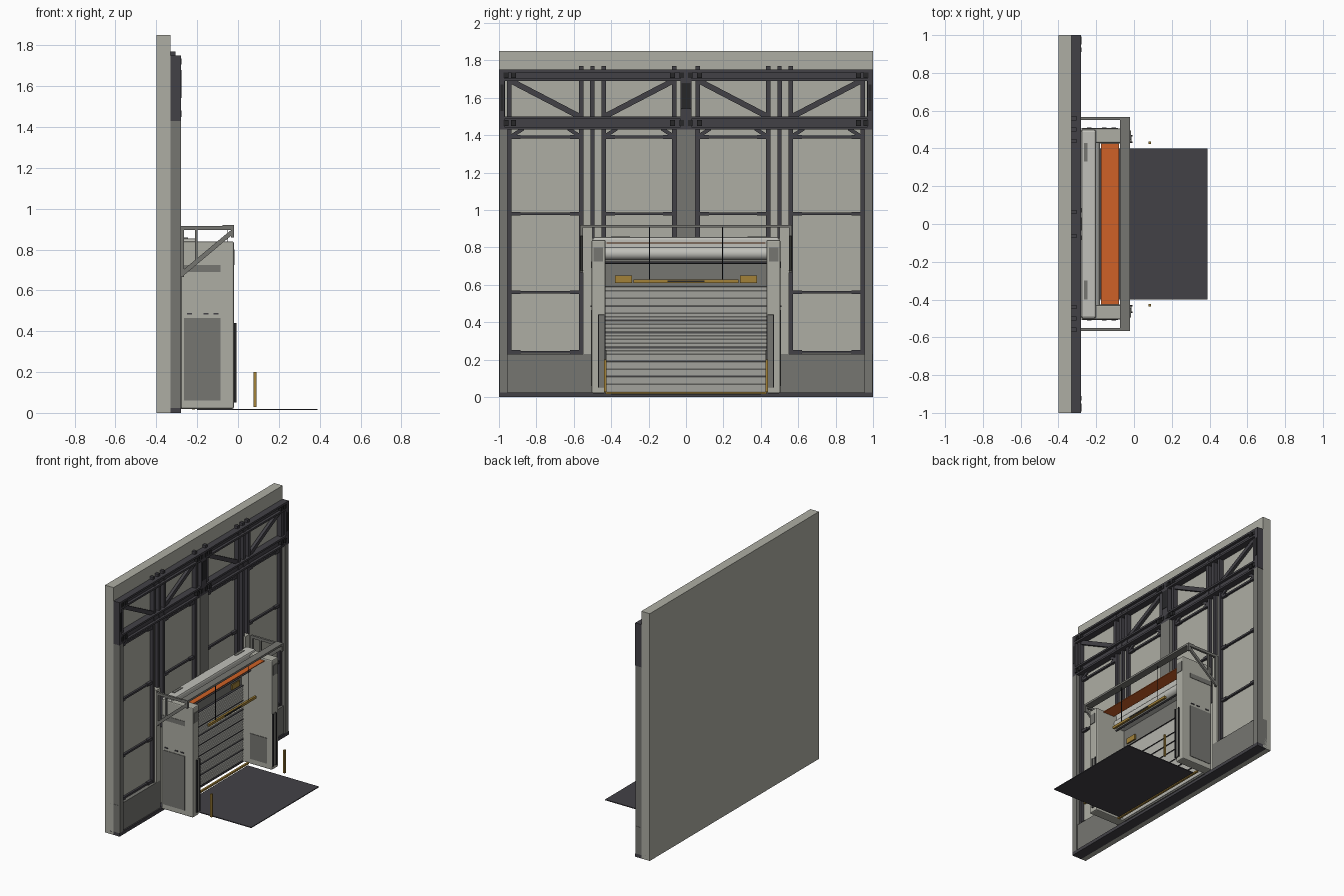
import bpy
import bmesh
import math
from mathutils import Matrix, Vector

cube = bpy.data.objects.get("Cube")
if cube:
    bpy.data.objects.remove(cube, do_unlink=True)


def material(name, *rgb):
    mat = bpy.data.materials.new(name)
    mat.use_nodes = True
    mat.diffuse_color = (*rgb, 1)
    mat.node_tree.nodes["Principled BSDF"].inputs["Base Color"].default_value = (*rgb, 1)
    return mat


STONE = material("warm light grey", 0.42, 0.42, 0.37)
PALE = material("pale grey", 0.53, 0.53, 0.49)
GREY = material("mid grey", 0.18, 0.18, 0.165)
DARK = material("dark steel", 0.055, 0.053, 0.062)
BLACK = material("black", 0.02, 0.02, 0.022)
ORANGE = material("orange", 0.62, 0.12, 0.02)
GOLD = material("gold", 0.36, 0.22, 0.04)


class Part:
    """Collects boxes and bars into one named object."""

    def __init__(self, name, mat, mirror=False, bevel=0):
        self.name, self.mat, self.mirror, self.bevel = name, mat, mirror, bevel
        self.bm = bmesh.new()

    def add(self, matrix):
        bmesh.ops.create_cube(self.bm, size=1, matrix=matrix)
        if self.mirror:
            flip = Matrix.Diagonal((1, -1, 1, 1))
            bmesh.ops.create_cube(self.bm, size=1, matrix=flip @ matrix)

    def box(self, x, y, z):
        lo, hi = Vector((x[0], y[0], z[0])), Vector((x[1], y[1], z[1]))
        self.add(Matrix.Translation((lo + hi) / 2) @ Matrix.Diagonal((*(hi - lo), 1)))
        return self

    def bar(self, a, b, width, depth):
        a, b = Vector(a), Vector(b)
        turn = (b - a).to_track_quat('Z', 'X').to_matrix().to_4x4()
        size = Matrix.Diagonal((width, depth, (b - a).length, 1))
        self.add(Matrix.Translation((a + b) / 2) @ turn @ size)
        return self

    def done(self):
        bmesh.ops.recalc_face_normals(self.bm, faces=self.bm.faces)
        mesh = bpy.data.meshes.new(self.name)
        self.bm.to_mesh(mesh)
        self.bm.free()
        mesh.materials.append(self.mat)
        obj = bpy.data.objects.new(self.name, mesh)
        bpy.context.collection.objects.link(obj)
        if self.bevel:
            mod = obj.modifiers.new("Bevel", 'BEVEL')
            mod.width, mod.segments = self.bevel, 2
        return obj


def cylinder(name, mat, centre, radius, length, along_y=False, sides=24):
    turn = Matrix.Rotation(math.pi / 2 if along_y else 0, 4, 'X')
    bm = bmesh.new()
    bmesh.ops.create_cone(bm, cap_ends=True, segments=sides, radius1=radius, radius2=radius,
                          depth=length, matrix=Matrix.Translation(centre) @ turn)
    mesh = bpy.data.meshes.new(name)
    bm.to_mesh(mesh)
    bm.free()
    mesh.materials.append(mat)
    obj = bpy.data.objects.new(name, mesh)
    bpy.context.collection.objects.link(obj)
    for poly in mesh.polygons:
        poly.use_smooth = len(poly.vertices) == 4


BACK, FACE = -0.33, -0.28     # depth range of the wall framework
FRAME = (BACK, FACE)
RIB = (BACK, -0.305)

# Wall slab, ground sill and lower cladding
Part("wall", STONE).box((-0.4, BACK), (-1, 1), (0, 1.85)).done()
Part("ground_sill", DARK).box((-0.36, FACE), (-1, 1), (0, 0.025)).done()
Part("lower_cladding", GREY, True).box((-0.365, -0.29), (0.5, 1), (0.025, 0.23)).done()

# Main columns
columns = Part("outer_columns", GREY, True)
columns.box(FRAME, (0.955, 0.998), (0.025, 1.43))
columns.done()
Part("centre_column", GREY).box(FRAME, (-0.05, 0.05), (0.03, 1.43)).done()
Part("door_jambs", STONE, True).box((BACK, -0.29), (0.5, 0.55), (0.23, 0.92)).done()

# Vertical ribs, in pairs with a narrow slot
ribs = Part("vertical_ribs", DARK, True)
for y, bottom, top in ((0.945, 0.23, 1.75), (0.56, 0.23, 1.77), (0.5, 0.23, 1.77),
                       (0.44, 0.6, 1.77), (0.063, 0.6, 1.77)):
    ribs.box(RIB, (y - 0.011, y + 0.011), (bottom, top))
ribs.done()

# Horizontal rails with end clips
rails = Part("horizontal_rails", DARK, True)
for z in (0.24, 0.56, 0.98, 1.39):
    bays = [(0.56, 0.945)] + ([(0.063, 0.44)] if z > 0.6 else [])
    for a, b in bays:
        rails.box((BACK, -0.315), (a, b), (z - 0.007, z + 0.007))
        for y in (a, b - 0.06):
            rails.box((BACK, -0.31), (y, y + 0.06), (z - 0.01, z + 0.01))
rails.done()

# Truss chords as channels
chords = Part("truss_chords", DARK)
for low, high in ((1.43, 1.5), (1.69, 1.75)):
    chords.box((BACK, -0.3), (-1, 1), (low, high))
    for z in (low, high - 0.014):
        chords.box(FRAME, (-1, 1), (z, z + 0.014))
chords.done()

# Truss posts, diagonals and joint blocks
web = Part("truss_web", DARK, True)
for y in (0.98, 0.945, 0.56, 0.5, 0.44, 0.063):
    web.box((BACK, -0.295), (y - 0.012, y + 0.012), (1.43, 1.75))
web.box(FRAME, (0.97, 1), (1.43, 1.75))
for inner, outer, z1, z2 in ((0.57, 0.935, 1.5, 1.69), (0.07, 0.435, 1.69, 1.5)):
    web.bar((-0.312, inner, z1), (-0.312, outer, z2), 0.03, 0.022)
for y in (0.06, 0.44, 0.56, 0.94):
    side = 1 if y in (0.06, 0.56) else -1
    web.bar((-0.315, y, 1.39), (-0.315, y + side * 0.07, 1.435), 0.02, 0.012)
web.done()
joints = Part("truss_joint_blocks", BLACK, True)
for y in (0.01, 0.06, 0.91, 0.95):
    for z in (1.45, 1.705):
        joints.box((-0.3, -0.277), (y, y + 0.025), (z, z + 0.03))
joints.box((-0.3, -0.278), (0.975, 0.993), (1.53, 1.67))
joints.done()
Part("truss_centre_post", DARK).box(FRAME, (-0.03, 0.03), (1.43, 1.75)).done()
Part("truss_centre_plate", BLACK, bevel=0.004).box((-0.29, -0.277), (-0.025, 0.025), (1.54, 1.68)).done()

# Side cabinets with vents, slots and inner rails
Part("gate_cabinets", STONE, True, 0.008).box((FACE, -0.02), (0.43, 0.505), (0.02, 0.84)).done()
vents = Part("cabinet_vents", GREY, True)
vents.box((-0.265, -0.085), (0.503, 0.509), (0.06, 0.465))
vents.box((-0.278, -0.085), (0.503, 0.508), (0.69, 0.725))
vents.box((-0.2, -0.06), (0.426, 0.432), (0.06, 0.25))
vents.box((-0.022, -0.016), (0.445, 0.495), (0.725, 0.8))
vents.done()
trim = Part("cabinet_trim", DARK, True)
for x in (-0.25, -0.17, -0.12):
    trim.box((x, x + 0.025), (0.5, 0.51), (0.482, 0.49))
trim.done()
guides = Part("cabinet_guide_rails", GREY, True, 0.004)
guides.box((-0.025, -0.012), (0.435, 0.468), (0.05, 0.44))
guides.done()
edges = Part("guide_rail_edges", BLACK, True)
for y in (0.433, 0.467):
    edges.box((-0.02, -0.008), (y - 0.003, y + 0.003), (0.05, 0.44))
edges.done()

# Shutter of overlapping slats with dark seams
Part("shutter_backing", GREY).box((-0.29, -0.272), (-0.43, 0.43), (0.02, 0.74)).done()
slats = Part("shutter_slats", PALE)
count = 28
for i in range(count):
    z = 0.03 + i * 0.02
    slats.bar((-0.268, 0, z), (-0.262, 0, z + 0.0185), 0.008, 0.86)
slats.done()
seams = Part("shutter_seams", DARK)
for z in (0.11, 0.19, 0.26, 0.34, 0.41, 0.48, 0.59):
    seams.box((-0.27, -0.254), (-0.43, 0.43), (z, z + 0.004))
seams.done()

# Roller housing above the shutter
Part("roller_housing", PALE, bevel=0.012).box((FACE, -0.2), (-0.5, 0.5), (0.74, 0.855)).done()
cylinder("shutter_roller", PALE, (-0.215, 0, 0.768), 0.035, 0.86, True)
cylinder("housing_rod", DARK, (-0.2, 0, 0.718), 0.006, 0.86, True, 10)
marks = Part("housing_hatches", GREY)
for y in (-0.4, 0.33):
    marks.box((-0.265, -0.245), (y, y + 0.1), (0.853, 0.858))
marks.done()

# Orange crosswise panel
Part("orange_panel", ORANGE).box((-0.175, -0.08), (-0.425, 0.425), (0.82, 0.826)).done()

# Overhead frame with braced ends
Part("overhead_beam", GREY).box((-0.075, -0.02), (-0.565, 0.565), (0.905, 0.92)).done()
ends = Part("overhead_frame_ends", GREY, True)
ends.box((FACE, -0.02), (0.55, 0.566), (0.895, 0.915))
ends.box((FACE, -0.265), (0.55, 0.566), (0.665, 0.915))
ends.box((-0.034, -0.02), (0.55, 0.566), (0.86, 0.92))
ends.bar((-0.275, 0.558, 0.68), (-0.03, 0.558, 0.885), 0.022, 0.014)
ends.box((-0.21, -0.198), (0.552, 0.564), (0.735, 0.9))
ends.done()

# Suspended bar on cables, and plates on the shutter
Part("hanging_bar", GOLD).box((-0.058, -0.042), (-0.28, 0.28), (0.61, 0.628)).done()
Part("hanging_bar_grip", BLACK).box((-0.06, -0.04), (-0.1, 0.1), (0.614, 0.624)).done()
for side in (-1, 1):
    cylinder("hanging_cable", BLACK, (-0.05, side * 0.195, 0.765), 0.002, 0.29, sides=6)
Part("shutter_plates", GOLD, True).box((-0.26, -0.25), (0.29, 0.38), (0.61, 0.65)).done()

# Floor mat, threshold and marker posts
Part("floor_mat", DARK).box((-0.2, 0.39), (-0.4, 0.4), (0.014, 0.02)).done()
Part("threshold_strip", GOLD).box((-0.225, -0.21), (-0.43, 0.43), (0.016, 0.028)).done()
Part("marker_posts", GOLD, True).box((0.076, 0.09), (0.424, 0.438), (0.028, 0.2)).done()
